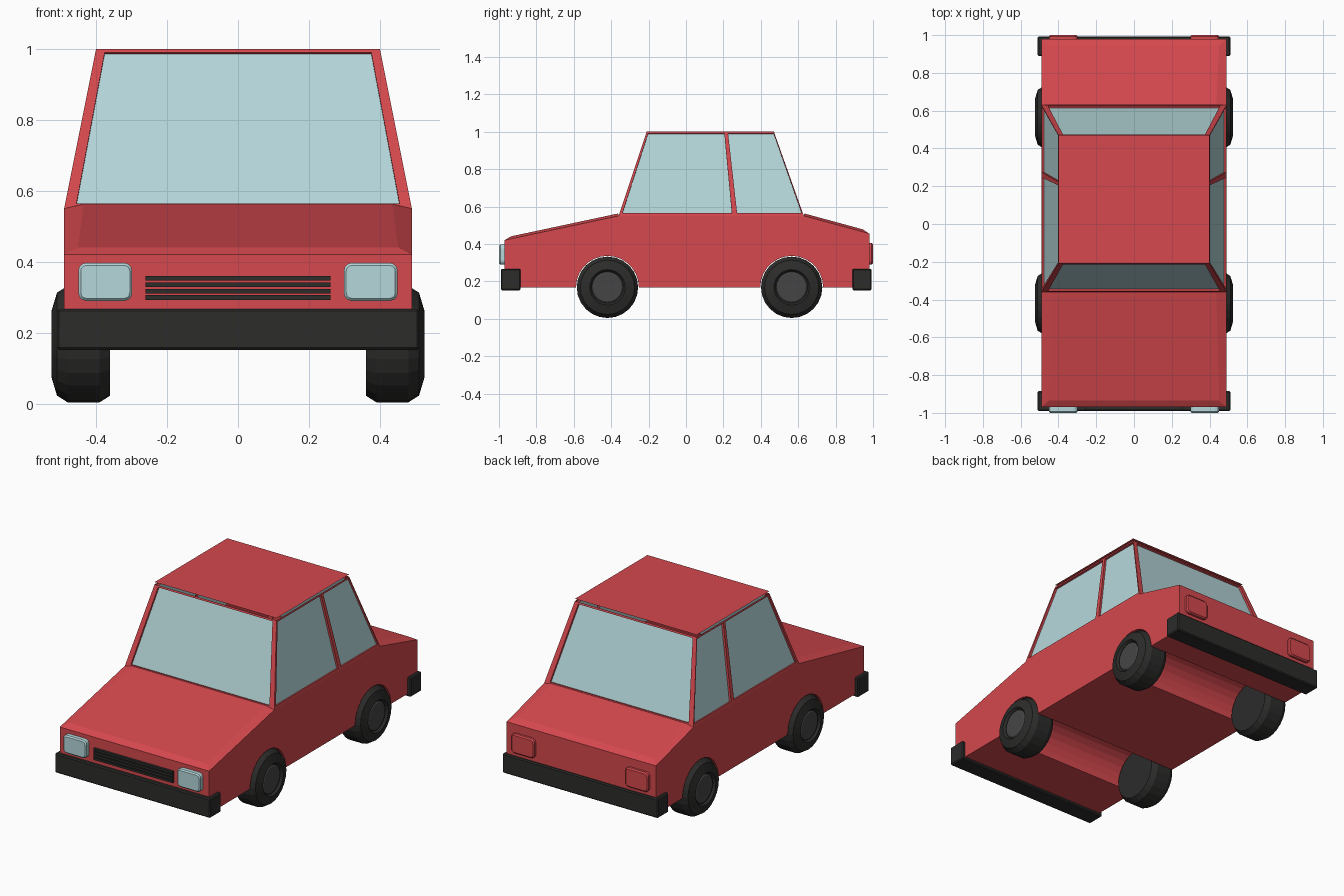
import bpy, bmesh
from math import sin, cos, pi
from mathutils import Vector

if "Cube" in bpy.data.objects:
    bpy.data.objects.remove(bpy.data.objects["Cube"])


def material(name, rgb):
    m = bpy.data.materials.new(name)
    m.diffuse_color = (*rgb, 1)
    m.use_nodes = True
    m.node_tree.nodes["Principled BSDF"].inputs["Base Color"].default_value = m.diffuse_color
    return m


RED = material("red_paint", (0.66, 0.065, 0.075))
GLASS = material("pale_glass", (0.46, 0.68, 0.70))
BLACK = material("black_rubber", (0.025, 0.025, 0.024))
GREY = material("hub_grey", (0.06, 0.06, 0.06))


def finish(bm, name, mat, recalc=True):
    if recalc:
        bmesh.ops.remove_doubles(bm, verts=bm.verts, dist=1e-5)
        bmesh.ops.recalc_face_normals(bm, faces=bm.faces)
    me = bpy.data.meshes.new(name)
    bm.to_mesh(me)
    bm.free()
    ob = bpy.data.objects.new(name, me)
    bpy.context.collection.objects.link(ob)
    me.materials.append(mat)
    return ob


def box(name, mat, lo, hi, bevel=0, segments=1, only_y=False):
    bm = bmesh.new()
    bmesh.ops.create_cube(bm, size=1)
    for v in bm.verts:
        v.co = [l + (c + 0.5) * (h - l) for c, l, h in zip(v.co, lo, hi)]
    if only_y:  # round the outline seen from the front, then soften the rims
        edges = [e for e in bm.edges if abs(e.verts[0].co.y - e.verts[1].co.y) > 1e-4]
        bmesh.ops.bevel(bm, geom=edges, offset=0.022, segments=3, profile=0.5, affect='EDGES')
        edges = [e for e in bm.edges if abs(e.verts[0].co.y - e.verts[1].co.y) < 1e-4]
        bmesh.ops.bevel(bm, geom=edges, offset=bevel, segments=1, affect='EDGES')
    elif bevel:
        bmesh.ops.bevel(bm, geom=bm.edges[:], offset=bevel, segments=segments, affect='EDGES')
    return finish(bm, name, mat)


W, AXLES, AXLE_Z = 0.49, (-0.42, 0.565), 0.168

# Body shell: side profile with wheel arches, extruded across the width
profile = [(0.98, 0.168), (0.98, 0.455), (0.63, 0.55), (-0.36, 0.55), (-0.97, 0.42), (-0.97, 0.168)]
for cy in AXLES:
    profile += [(cy - 0.168 * cos(pi * i / 14), AXLE_Z + 0.168 * sin(pi * i / 14)) for i in range(15)]
body = bmesh.new()
left = [body.verts.new((-W, y, z)) for y, z in profile]
right = [body.verts.new((W, y, z)) for y, z in profile]
body.faces.new(left)
body.faces.new(right[::-1])
crowned = []
for i in range(len(profile)):
    j = (i + 1) % len(profile)
    if i == 2:  # open under the cabin
        continue
    f = body.faces.new((left[i], left[j], right[j], right[i]))
    if i in (1, 3):
        crowned.append(f)

# Cabin panels with recessed window openings
glass = bmesh.new()
MID = Vector((0, 0.13, 0.75))


def window_panel(a, b, c, d, u0, u1, v0=0.033, v1=0.977):
    """a,b bottom corners, c,d top corners above b,a."""
    a, b, c, d = map(Vector, (a, b, c, d))
    n = (b - a).cross(d - a).normalized()
    if n.dot((a + c) / 2 - MID) < 0:
        a, b, c, d, n, u0, u1 = b, a, d, c, -n, 1 - u1, 1 - u0
    at = lambda u, v: a.lerp(b, u).lerp(d.lerp(c, u), v)
    outer = [a, b, c, d]
    inner = [at(u0, v0), at(u1, v0), at(u1, v1), at(u0, v1)]
    deep = [p - n * 0.012 for p in inner]
    for p, q in ((outer, inner), (inner, deep)):
        for i in range(4):
            j = (i + 1) % 4
            body.faces.new([body.verts.new(x) for x in (p[i], p[j], q[j], q[i])])
    glass.faces.new([glass.verts.new(p) for p in deep])


T, FB, FT, RB, RT = 0.40, -0.36, -0.21, 0.63, 0.47
PB, PT = 0.262, 0.215  # door pillar, bottom and top
for yb, yt in ((FB, FT), (RB, RT)):
    window_panel((-W, yb, 0.55), (W, yb, 0.55), (T, yt, 1.0), (-T, yt, 1.0), 0.033, 0.967)
for s in (-1, 1):
    window_panel((s * W, FB, 0.55), (s * W, PB, 0.55), (s * T, PT, 1.0), (s * T, FT, 1.0), 0.025, 0.975)
    window_panel((s * W, PB, 0.55), (s * W, RB, 0.55), (s * T, RT, 1.0), (s * T, PT, 1.0), 0.035, 0.983)

# Slightly crowned roof, bonnet and boot lid
roof = body.faces.new([body.verts.new(p) for p in
                       ((-T, FT, 1.0), (T, FT, 1.0), (T, RT, 1.0), (-T, RT, 1.0))])
for f in crowned + [roof]:
    f.normal_update()
    if f.normal.z < 0:
        f.normal_flip()
    bmesh.ops.inset_region(body, faces=[f], thickness=0.055, depth=0.013)
finish(body, "car_body", RED)
finish(glass, "windows", GLASS, recalc=False)


# Wheels: tyre and hub profiles (x, radius) spun around the axle
def lathe(name, mat, points, side, cy, n=24):
    bm = bmesh.new()
    vs = [bm.verts.new((side * x, cy, AXLE_Z + r)) for x, r in points]
    es = [bm.edges.new(p) for p in zip(vs, vs[1:])]
    bmesh.ops.spin(bm, geom=vs + es, cent=(0, cy, AXLE_Z), axis=(1, 0, 0),
                   angle=2 * pi, steps=n, use_merge=True)
    return finish(bm, name, mat)


TYRE = [(0.36, 0), (0.36, 0.145), (0.39, 0.164), (0.48, 0.164), (0.51, 0.145),
        (0.525, 0.095), (0.512, 0.085), (0.505, 0)]
HUB = [(0.507, 0), (0.517, 0), (0.517, 0.075), (0.509, 0.087), (0.507, 0)]
for cy, end in zip(AXLES, ("front", "rear")):
    for s, side in ((-1, "left"), (1, "right")):
        lathe(f"{end}_{side}_tyre", BLACK, TYRE, s, cy)
        lathe(f"{end}_{side}_hub", GREY, HUB, s, cy)

# Bumpers
box("front_bumper", BLACK, (-0.51, -0.99, 0.152), (0.51, -0.885, 0.267), 0.006)
box("rear_bumper", BLACK, (-0.51, 0.89, 0.152), (0.51, 0.993, 0.267), 0.006)

# Lamps
for s, side in ((-1, "left"), (1, "right")):
    x0, x1 = sorted((s * 0.298, s * 0.45))
    box(f"{side}_headlight", GLASS, (x0, -1.0, 0.29), (x1, -0.96, 0.397), 0.007, only_y=True)
    box(f"{side}_tail_light", RED, (x0, 0.96, 0.29), (x1, 1.0, 0.405), 0.007, only_y=True)

# Grille bars
for i in range(4):
    z = 0.293 + 0.018 * i
    box(f"grille_bar_{i + 1}", BLACK, (-0.26, -0.985, z), (0.26, -0.96, z + 0.013))
